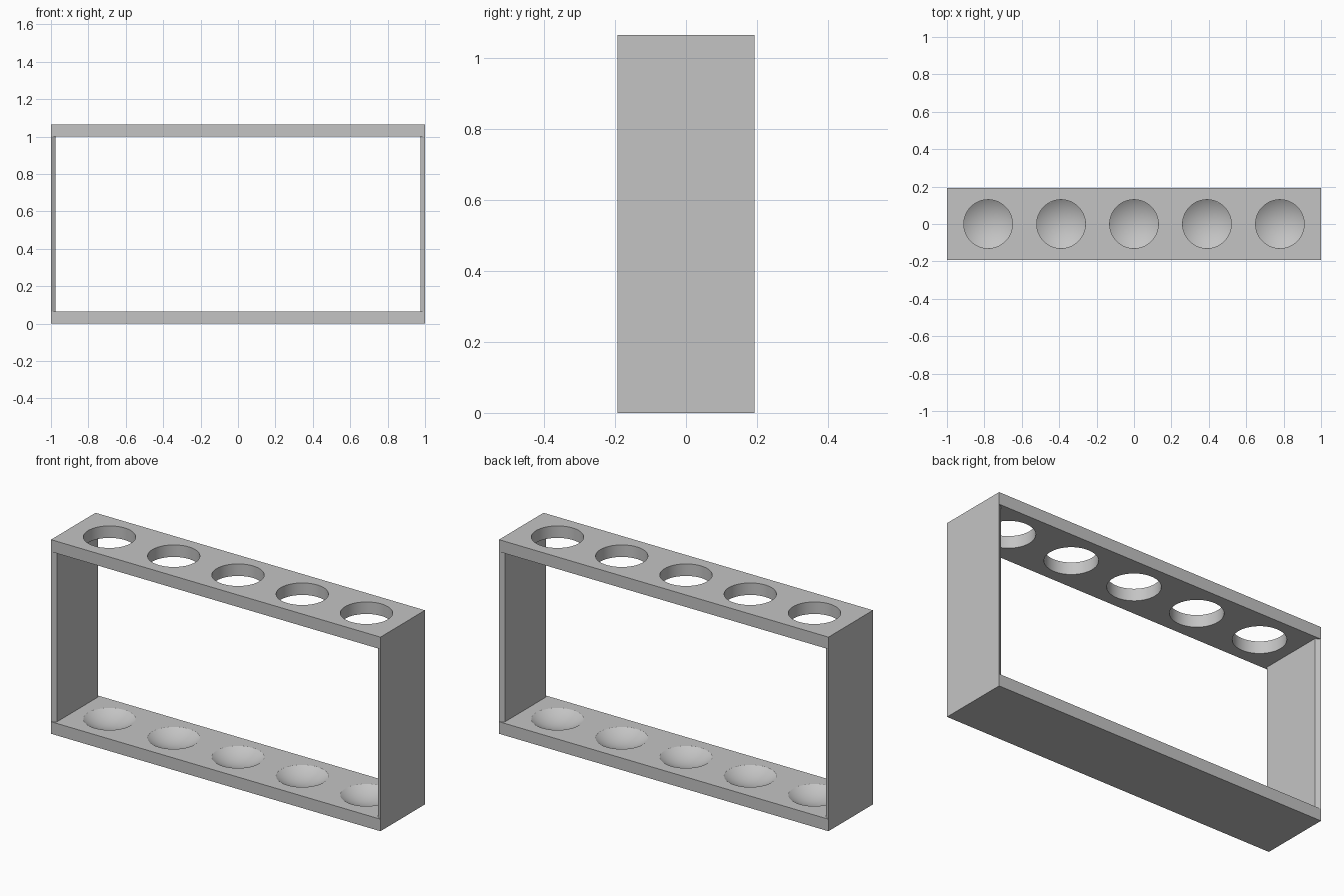
import bpy, bmesh
from mathutils import Matrix, Vector

if "Cube" in bpy.data.objects:
    bpy.data.objects.remove(bpy.data.objects["Cube"], do_unlink=True)

HALF_X, HALF_Y, HEIGHT = 1.0, 0.193, 1.065
PLATE = 0.066          # thickness of top and bottom plates
WALL, CHAMFER = 0.025, 0.015
HOLE_R, DEPTH, SPACING = 0.13, 0.04, 0.39

grey = bpy.data.materials.new("light grey")
grey.use_nodes = True
grey.diffuse_color = (0.55, 0.55, 0.55, 1)
grey.node_tree.nodes["Principled BSDF"].inputs["Base Color"].default_value = grey.diffuse_color


def add_object(name, bm, smooth=False):
    bmesh.ops.recalc_face_normals(bm, faces=bm.faces)
    for f in bm.faces:
        f.smooth = smooth
    mesh = bpy.data.meshes.new(name)
    bm.to_mesh(mesh)
    bm.free()
    mesh.materials.append(grey)
    obj = bpy.data.objects.new(name, mesh)
    bpy.context.collection.objects.link(obj)
    return obj


def plate(name, z):
    bm = bmesh.new()
    size = Matrix.Diagonal((2 * HALF_X, 2 * HALF_Y, PLATE, 1))
    bmesh.ops.create_cube(bm, size=1, matrix=Matrix.Translation((0, 0, z + PLATE / 2)) @ size)
    return add_object(name, bm)


def cut(target, cutter):
    mod = target.modifiers.new("cut", "BOOLEAN")
    mod.operation, mod.solver, mod.object = "DIFFERENCE", "EXACT", cutter
    bpy.context.view_layer.objects.active = target
    bpy.ops.object.modifier_apply(modifier=mod.name)
    bpy.data.objects.remove(cutter, do_unlink=True)


# Plates: holes through the top one, shallow round dimples in the bottom one
bottom_plate = plate("bottom_plate", 0)
top_plate = plate("top_plate", HEIGHT - PLATE)
sphere_r = (HOLE_R ** 2 + DEPTH ** 2) / (2 * DEPTH)
for i in range(-2, 3):
    x = i * SPACING
    bm = bmesh.new()
    bmesh.ops.create_cone(bm, cap_ends=True, segments=64, radius1=HOLE_R, radius2=HOLE_R,
                          depth=0.3, matrix=Matrix.Translation((x, 0, HEIGHT - PLATE / 2)))
    cut(top_plate, add_object("hole_cutter", bm, True))
    bm = bmesh.new()
    bmesh.ops.create_uvsphere(bm, u_segments=64, v_segments=64, radius=sphere_r,
                              matrix=Matrix.Translation((x, 0, PLATE - DEPTH + sphere_r)))
    cut(bottom_plate, add_object("dimple_cutter", bm, True))

# End walls: full depth on the outside, edges slanting to a narrower inside face
for name, side in (("left_wall", 1), ("right_wall", -1)):
    bm = bmesh.new()
    inner_x, inner_y = HALF_X - WALL, HALF_Y - CHAMFER
    outline = [(HALF_X, -HALF_Y), (HALF_X, HALF_Y), (inner_x, inner_y), (inner_x, -inner_y)]
    face = bm.faces.new([bm.verts.new((side * x, y, PLATE)) for x, y in outline])
    new = bmesh.ops.extrude_face_region(bm, geom=[face])["geom"]
    bmesh.ops.translate(bm, vec=Vector((0, 0, HEIGHT - 2 * PLATE)),
                        verts=[v for v in new if isinstance(v, bmesh.types.BMVert)])
    add_object(name, bm)
